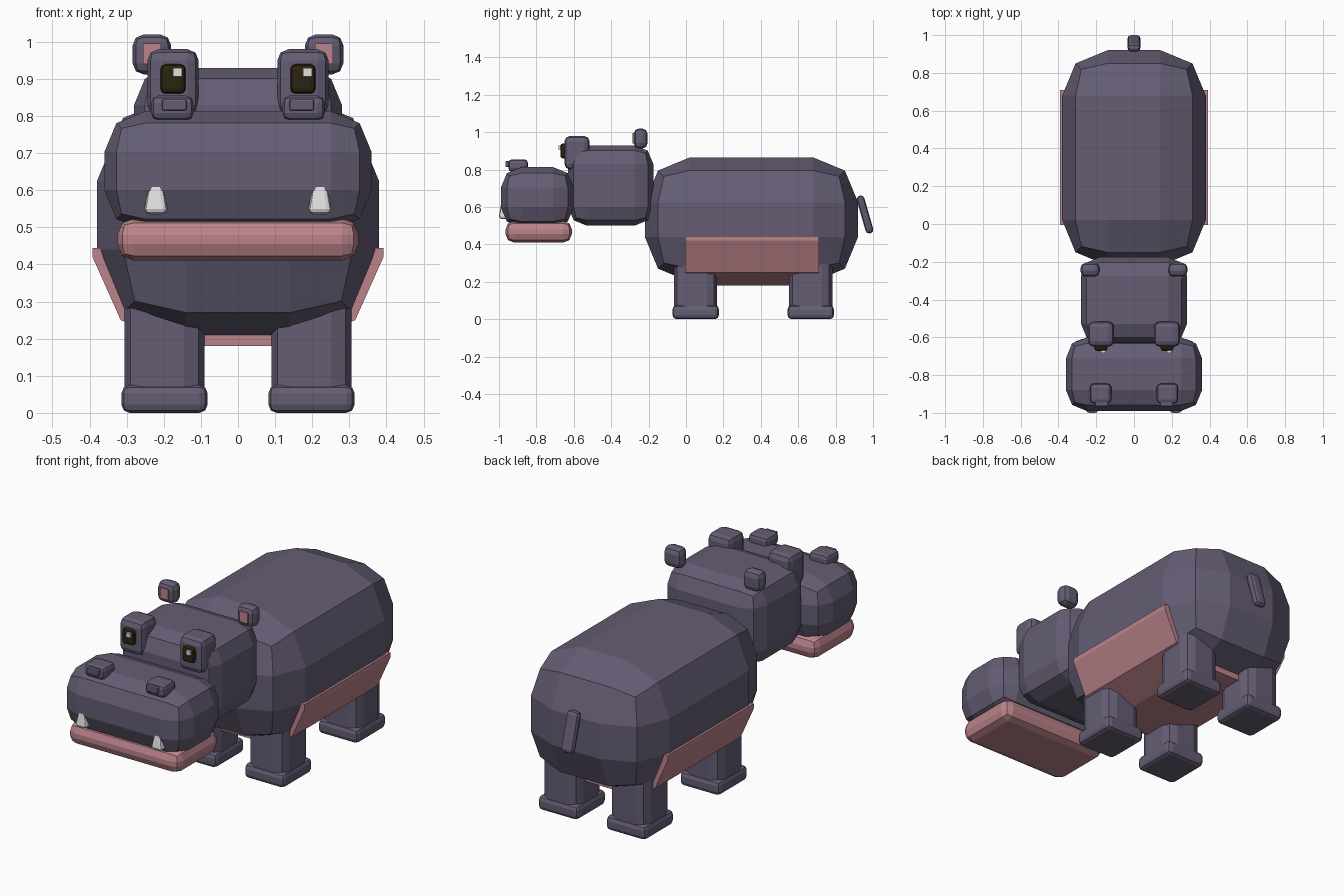
import bpy, bmesh, math
from mathutils import Vector, Matrix

cube = bpy.data.objects.get("Cube")
if cube:
    bpy.data.objects.remove(cube, do_unlink=True)


def material(name, rgb):
    m = bpy.data.materials.new(name)
    m.use_nodes = True
    m.diffuse_color = (*rgb, 1)
    m.node_tree.nodes["Principled BSDF"].inputs["Base Color"].default_value = (*rgb, 1)
    return m


HIDE = material("purple_grey_hide", (0.13, 0.11, 0.175))
PINK = material("dusty_pink", (0.50, 0.23, 0.26))
DARK = material("eye_dark", (0.025, 0.017, 0.005))
WHITE = material("off_white", (0.75, 0.75, 0.75))


def finish(name, bm, mat):
    bmesh.ops.recalc_face_normals(bm, faces=bm.faces[:])
    mesh = bpy.data.meshes.new(name)
    bm.to_mesh(mesh)
    bm.free()
    mesh.materials.append(mat)
    obj = bpy.data.objects.new(name, mesh)
    bpy.context.collection.objects.link(obj)
    return obj


def block(name, x, y, z, bevel, mat=HIDE, segments=2, taper=1.0, tilt=0.0):
    """Rounded box between the given limits; taper shrinks its top."""
    size = Vector((x[1] - x[0], y[1] - y[0], z[1] - z[0]))
    centre = Vector((sum(x), sum(y), sum(z))) / 2
    bm = bmesh.new()
    bmesh.ops.create_cube(bm, size=1, matrix=Matrix.Diagonal((*size, 1)))
    if bevel:
        bmesh.ops.bevel(bm, geom=bm.edges[:], offset=bevel, segments=segments,
                        profile=0.5, affect='EDGES')
    for v in bm.verts:
        if v.co.z > 0:
            v.co.x *= taper
            v.co.y *= taper
    bm.transform(Matrix.Translation(centre) @ Matrix.Rotation(tilt, 4, 'X'))
    return finish(name, bm, mat)


# Main masses
block("body", (-0.38, 0.38), (-0.22, 0.92), (0.2, 0.865), 0.24)
block("head", (-0.28, 0.28), (-0.63, -0.175), (0.5, 0.93), 0.1)
block("muzzle", (-0.36, 0.36), (-0.99, -0.6), (0.49, 0.813), 0.11)
block("lower_jaw", (-0.325, 0.325), (-0.965, -0.61), (0.41, 0.525), 0.045, PINK)
block("tail", (-0.035, 0.035), (0.936, 0.978), (0.455, 0.665), 0.02, tilt=math.radians(16))

# Belly shell wrapped round the underside
half = [(0.392, 0.445), (0.392, 0.42), (0.316, 0.25), (0.145, 0.18)]
inner = [(0.12, 0.215), (0.29, 0.29), (0.355, 0.445)]
outline = half + [(-x, z) for x, z in reversed(half)]
outline += [(-x, z) for x, z in reversed(inner)] + inner
bm = bmesh.new()
face = bm.faces.new([bm.verts.new((x, -0.005, z)) for x, z in outline])
ext = bmesh.ops.extrude_face_region(bm, geom=[face])
bmesh.ops.translate(bm, vec=(0, 0.715, 0),
                    verts=[g for g in ext["geom"] if isinstance(g, bmesh.types.BMVert)])
finish("belly", bm, PINK)

for side, s in (("left", 1), ("right", -1)):
    def span(centre, half_width):
        return (s * centre - half_width, s * centre + half_width)

    # Legs and feet
    for end, y in (("front", 0.052), ("rear", 0.667)):
        block(f"{side}_{end}_leg", span(0.198, 0.108), (y - 0.115, y + 0.115),
              (0.01, 0.38), 0.055)
        block(f"{side}_{end}_foot", span(0.198, 0.116), (y - 0.124, y + 0.124),
              (0, 0.075), 0.022)

    # Eye socket, eye and glint
    block(f"{side}_eye_socket", span(0.175, 0.069), (-0.65, -0.515), (0.8, 0.98), 0.03)
    block(f"{side}_eye", span(0.175, 0.034), (-0.672, -0.63), (0.86, 0.94), 0.014, DARK)
    glint = s * 0.175 + 0.012
    block(f"{side}_eye_glint", (glint - 0.012, glint + 0.012), (-0.682, -0.665),
          (0.907, 0.93), 0, WHITE)

    # Ear with pink centre
    block(f"{side}_ear", span(0.232, 0.052), (-0.28, -0.205), (0.912, 1.02), 0.03)
    block(f"{side}_inner_ear", span(0.232, 0.024), (-0.286, -0.26), (0.94, 0.995), 0, PINK)

    # Nostril bump with its small front block
    block(f"{side}_nostril", span(0.177, 0.057), (-0.95, -0.845), (0.788, 0.855), 0.02)
    block(f"{side}_nostril_front", span(0.172, 0.033), (-0.965, -0.92), (0.815, 0.845), 0.004)

    # Tusk
    block(f"{side}_tusk", span(0.221, 0.031), (-1.0, -0.945), (0.535, 0.622), 0.015,
          WHITE, taper=0.65)
